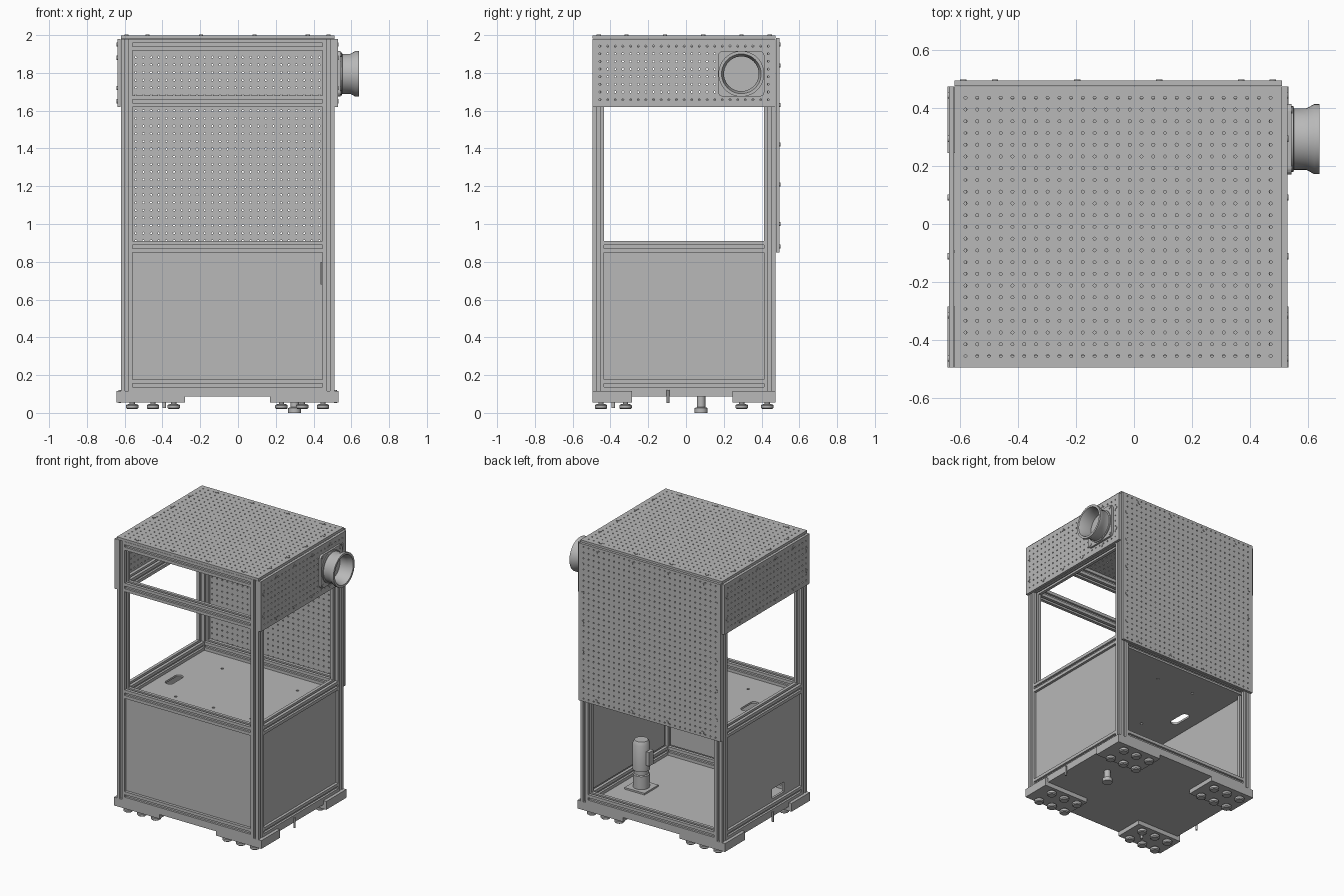
import bpy, bmesh, math
from mathutils import Matrix, Vector

old = bpy.data.objects.get("Cube")
if old:
    bpy.data.objects.remove(old, do_unlink=True)

grey = bpy.data.materials.new("machine_grey")
grey.use_nodes = True
grey.diffuse_color = (0.48, 0.48, 0.48, 1)
grey.node_tree.nodes["Principled BSDF"].inputs["Base Color"].default_value = (0.48, 0.48, 0.48, 1)

# Main frame dimensions
X0, X1, Y0, Y1 = -0.62, 0.51, -0.495, 0.475
W = 0.062
H = W / 2
CX, CY = (X0 + X1) / 2, (Y0 + Y1) / 2
POST_X, POST_Y = (X0 + H, X1 - H), (Y0 + H, Y1 - H)
FLOOR, TOP, PITCH = 0.115, 1.98, 0.0405


def finish(name, bm):
    bmesh.ops.recalc_face_normals(bm, faces=bm.faces)
    mesh = bpy.data.meshes.new(name)
    bm.to_mesh(mesh)
    bm.free()
    mesh.materials.append(grey)
    ob = bpy.data.objects.new(name, mesh)
    bpy.context.collection.objects.link(ob)
    return ob


def smooth(ob):
    bpy.ops.object.select_all(action='DESELECT')
    ob.select_set(True)
    bpy.context.view_layer.objects.active = ob
    bpy.ops.object.shade_smooth_by_angle(angle=math.radians(35))
    return ob


def add_box(bm, lo, hi, rounding=0, axis=2):
    lo, hi = Vector(lo), Vector(hi)
    mat = Matrix.Translation((lo + hi) / 2) @ Matrix.Diagonal((*(hi - lo), 1))
    verts = bmesh.ops.create_cube(bm, size=1, matrix=mat)["verts"]
    if rounding:
        edges = {e for v in verts for e in v.link_edges
                 if abs((e.verts[0].co - e.verts[1].co).normalized()[axis]) > 0.9}
        bmesh.ops.bevel(bm, geom=list(edges), offset=rounding, segments=5,
                        affect='EDGES', profile=0.5)


def box(name, lo, hi, rounding=0, axis=2):
    bm = bmesh.new()
    add_box(bm, lo, hi, rounding, axis)
    return finish(name, bm)


def add_disc(bm, center, radius, depth, axis='Z', sides=20):
    turn = {'X': Matrix.Rotation(math.pi / 2, 4, 'Y'),
            'Y': Matrix.Rotation(math.pi / 2, 4, 'X'), 'Z': Matrix()}[axis]
    bmesh.ops.create_cone(bm, cap_ends=True, segments=sides, radius1=radius, radius2=radius,
                          depth=depth, matrix=Matrix.Translation(center) @ turn)


def lathe(name, profile, matrix, steps=40):
    bm = bmesh.new()
    verts = [bm.verts.new((r, 0, z)) for r, z in profile]
    edges = [bm.edges.new(p) for p in zip(verts, verts[1:])]
    bmesh.ops.spin(bm, geom=verts + edges, axis=(0, 0, 1), cent=(0, 0, 0),
                   steps=steps, angle=math.tau)
    bmesh.ops.remove_doubles(bm, verts=bm.verts, dist=1e-5)
    bmesh.ops.transform(bm, matrix=matrix, verts=bm.verts)
    return smooth(finish(name, bm))


def slotted_beam(name, start, end):
    """Square extrusion with a groove along each side."""
    start, end = Vector(start), Vector(end)
    s, d = 0.009, 0.015
    side = [(H, -H), (H, -s), (H - d, -s), (H - d, s), (H, s)]
    bm = bmesh.new()
    ring = [bm.verts.new(Matrix.Rotation(k * math.pi / 2, 3, 'Z') @ Vector((x, y, 0)))
            for k in range(4) for x, y in side]
    face = bm.faces.new(ring)
    out = bmesh.ops.extrude_face_region(bm, geom=[face])["geom"]
    tip = [v for v in out if isinstance(v, bmesh.types.BMVert)]
    bmesh.ops.translate(bm, verts=tip, vec=(0, 0, (end - start).length))
    turn = {0: Matrix.Rotation(math.pi / 2, 4, 'Y'), 1: Matrix.Rotation(-math.pi / 2, 4, 'X'),
            2: Matrix()}[max(range(3), key=lambda i: abs((end - start)[i]))]
    bmesh.ops.transform(bm, matrix=Matrix.Translation(start) @ turn, verts=bm.verts)
    return finish(name, bm)


def perforated(name, origin, u, v, size, thickness):
    """Sheet spanned by u and v with a regular grid of round holes."""
    bm = bmesh.new()
    origin, u, v = Vector(origin), Vector(u), Vector(v)
    cols, rows = [int((length - 0.04) / PITCH) + 1 for length in size]

    def lines(n, length):
        first = (length - n * PITCH) / 2
        return [0] + [first + i * PITCH for i in range(1, n)] + [length]

    gx, gy = lines(cols, size[0]), lines(rows, size[1])
    hole = 0.0052
    for i in range(cols):
        for j in range(rows):
            a, b = [(l - n * PITCH) / 2 + (k + 0.5) * PITCH
                    for l, n, k in ((size[0], cols, i), (size[1], rows, j))]
            xs, ys = (gx[i], a, gx[i + 1]), (gy[j], b, gy[j + 1])
            outer, inner = [], []
            for k in range(8):
                c, s = math.cos(k * math.pi / 4), math.sin(k * math.pi / 4)
                outer.append(bm.verts.new(origin + u * xs[round(c) + 1] + v * ys[round(s) + 1]))
                inner.append(bm.verts.new(origin + u * (a + hole * c) + v * (b + hole * s)))
            for k in range(8):
                n = (k + 1) % 8
                bm.faces.new((outer[k], outer[n], inner[n], inner[k]))
    bmesh.ops.remove_doubles(bm, verts=bm.verts, dist=1e-4)
    ob = finish(name, bm)
    mod = ob.modifiers.new("thickness", 'SOLIDIFY')
    mod.thickness, mod.offset = thickness, 0
    return ob


def cut(ob, cutter):
    cutter.hide_render = True
    cutter.hide_set(True)
    mod = ob.modifiers.new("cut", 'BOOLEAN')
    mod.object, mod.solver = cutter, 'EXACT'


def bolts(name, centers, axis):
    bm = bmesh.new()
    for c in centers:
        add_disc(bm, c, 0.011, 0.006, axis, 12)
    finish(name, bm)


# Frame posts and rails
for x in POST_X:
    for y in POST_Y:
        slotted_beam("corner_post", (x, y, FLOOR), (x, y, TOP))
for z in (FLOOR + H, 0.88, 1.65, TOP - H):
    for x in POST_X:
        slotted_beam("side_rail", (x, Y0 + W, z), (x, Y1 - W, z))
    for y in POST_Y:
        if not (z == 1.65 and y > 0):
            slotted_beam("cross_rail", (X0 + W, y, z), (X1 - W, y, z))

# Perforated upper sheets and their bolts
perforated("top_sheet", (X0, Y0, 1.99), (1, 0, 0), (0, 1, 0), (X1 - X0, Y1 - Y0), 0.018)
perforated("back_sheet", (X0, 0.486, 0.85), (1, 0, 0), (0, 0, 1), (X1 - X0, 1.135), 0.018)
for x in (X0 - 0.01, X1 + 0.01):
    perforated("side_sheet", (x, Y0, 1.62), (0, 1, 0), (0, 0, 1), (Y1 - Y0, 0.36), 0.018)
bolt_x = [CX + k * 0.283 for k in (-1.5, -0.5, 0.5, 1.5)]
bolt_y = [CY + k * 0.203 for k in (-1.5, -0.5, 0.5, 1.5)]
bolts("top_bolts", [(x, y, 2.0) for x in bolt_x for y in (-0.462, 0.443)]
      + [(x, y, 2.0) for x in (-0.59, 0.48) for y in bolt_y], 'Z')
bolts("back_bolts", [(x, 0.496, z) for x in bolt_x for z in (0.88, 1.95)]
      + [(x, 0.496, 1.0 + k * 0.21) for x in POST_X for k in range(5)], 'Y')
for x in (X0 - 0.02, X1 + 0.02):
    bolts("side_bolts", [(x, y, z) for y in bolt_y for z in (1.65, 1.95)]
          + [(x, y, z) for y in POST_Y for z in (1.72, 1.88)], 'X')

# Lower enclosure panels
box("front_panel", (X0 + W, Y0 + 0.018, 0.178), (X1 - W, Y0 + 0.034, 0.85))
box("front_panel_latch", (0.438, Y0 + 0.01, 0.68), (0.446, Y0 + 0.019, 0.8))
box("left_panel", (X1 - 0.034, Y0 + W, 0.178), (X1 - 0.018, Y1 - W, 0.85))
right_panel = box("right_panel", (X0 + 0.018, Y0 + W, 0.178), (X0 + 0.034, Y1 - W, 0.85))
cut(right_panel, box("cable_opening_cutter", (X0 - 0.05, -0.26, 0.2), (X0 + 0.1, -0.12, 0.27)))

# Work shelf with cable slot and mounting holes
shelf = box("work_shelf", (X0 + 0.03, Y0 + 0.03, 0.836), (X1 - 0.03, Y1 - 0.03, 0.85))
bm = bmesh.new()
add_box(bm, (-0.49, -0.15, 0.8), (-0.43, 0.01, 0.9), 0.028)
for x in (-0.3, 0.0, 0.3):
    for y in (-0.28, 0.25):
        add_disc(bm, (x, y, 0.85), 0.009, 0.1)
cut(shelf, finish("shelf_hole_cutter", bm))

# Base plate, foot pads and levelling feet
box("base_plate", (X0, Y0, 0.086), (X1, Y1, FLOOR))
for px, edge in ((-0.643, X0), (0.17, 0.533)):
    for y0, y1, feet_y in ((Y0, -0.285, (-0.45, -0.32)), (0.245, Y1, (0.295, 0.43))):
        box("foot_pad", (px, y0, 0.055), (px + 0.363, y1, 0.087))
        outer = (px, X0) if px < 0 else (X1, px + 0.363)
        box("foot_pad_lip", (outer[0], y0, 0.087), (outer[1], y1, FLOOR))
        for k in range(3):
            for y in feet_y:
                x = (-0.56 if px < 0 else 0.23) + k * 0.11
                lathe("levelling_foot", [(0, 0.02), (0.026, 0.02), (0.033, 0.026), (0.033, 0.04),
                                         (0.028, 0.045), (0.014, 0.047), (0.014, 0.056),
                                         (0, 0.056)], Matrix.Translation((x, y, 0)), 20)

# Locating pins and small nozzle below
bm = bmesh.new()
for x in (X0 - 0.006, X1 + 0.006):
    add_disc(bm, (x, -0.095, 0.087), 0.007, 0.07, sides=12)
add_disc(bm, (-0.39, -0.385, 0.042), 0.01, 0.03, sides=12)
smooth(finish("locating_pins", bm))

# Motor on the floor with its drive knob underneath
box("motor_mount", (0.22, 0.0, FLOOR), (0.38, 0.16, 0.127))
motor = [(0, 0.0), (0.034, 0.0), (0.034, 0.026), (0.022, 0.03), (0.022, 0.12), (0.055, 0.127),
         (0.055, 0.22), (0.048, 0.225), (0.048, 0.25), (0.058, 0.255), (0.058, 0.44),
         (0.045, 0.465), (0, 0.465)]
lathe("motor", motor, Matrix.Translation((0.3, 0.08, 0)), 28)
box("motor_terminal_box", (0.22, 0.055, 0.3), (0.26, 0.105, 0.4))

# Exhaust duct on the left side
box("duct_flange", (0.529, 0.17, 1.675), (0.543, 0.415, 1.915), 0.025, 0)
duct = [(0, 0.545), (0.092, 0.545), (0.092, 0.6), (0.105, 0.641), (0.121, 0.641), (0.121, 0.622),
        (0.106, 0.595), (0.106, 0.552), (0.114, 0.55), (0.114, 0.54)]
lathe("exhaust_duct", duct, Matrix.Translation((0, 0.293, 1.795)) @ Matrix.Rotation(math.pi / 2, 4, 'Y'))
bolts("duct_bolts", [(0.544, 0.293 + a * 0.1, 1.795 + b * 0.1) for a in (-1, 1) for b in (-1, 1)], 'X')
